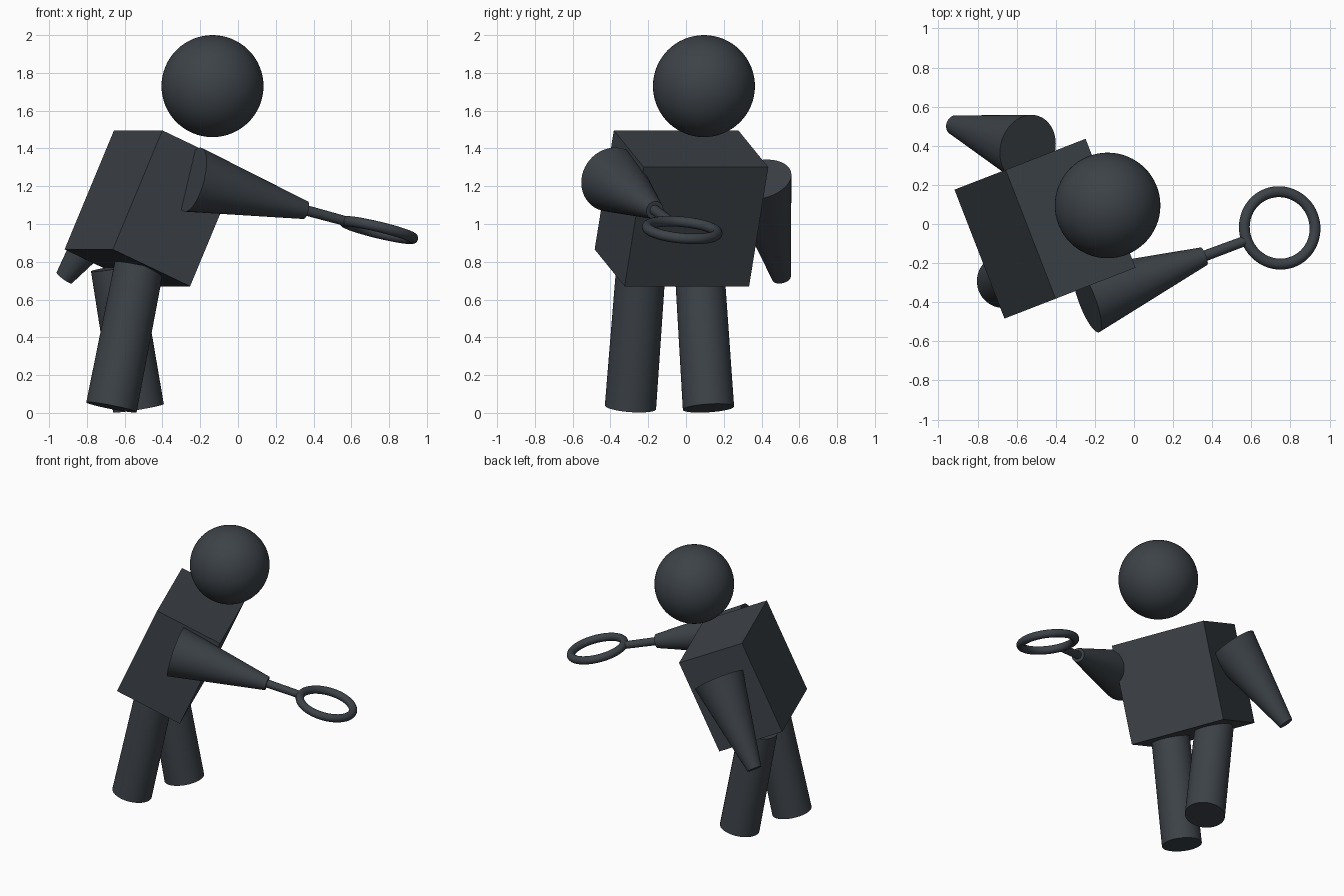
import bpy
import math
from mathutils import Vector, Matrix

if "Cube" in bpy.data.objects:
    bpy.data.objects.remove(bpy.data.objects["Cube"], do_unlink=True)

# Single dark slate colour
COLOUR = (0.046, 0.055, 0.065, 1.0)
slate = bpy.data.materials.new("dark slate")
slate.use_nodes = True
slate.diffuse_color = COLOUR
slate.node_tree.nodes["Principled BSDF"].inputs["Base Color"].default_value = COLOUR


def finish(name, smooth=True):
    obj = bpy.context.object
    obj.name = name
    obj.data.materials.append(slate)
    if smooth:
        bpy.ops.object.shade_smooth_by_angle(angle=math.radians(35))
    return obj


def limb(name, start, end, r_start, r_end, sides=48):
    """Capped tapered cylinder between two points."""
    a, b = Vector(start), Vector(end)
    axis = b - a
    bpy.ops.mesh.primitive_cone_add(
        vertices=sides, radius1=r_start, radius2=r_end, depth=axis.length,
        location=(a + b) / 2, rotation=axis.to_track_quat('Z', 'Y').to_euler())
    return finish(name)


def frame(forward, side):
    """Rotation with x along forward and y along side."""
    x, y = forward.normalized(), side.normalized()
    return Matrix((x, y, x.cross(y))).transposed().to_4x4()


# Body heading: turned about z, then leaning forwards
heading = math.radians(21.2)
side = Vector((-math.sin(heading), math.cos(heading), 0))


def pitched(degrees):
    p = math.radians(degrees)
    return Vector((math.cos(heading) * math.cos(p),
                   math.sin(heading) * math.cos(p), -math.sin(p)))


# Torso: leaning box
bpy.ops.mesh.primitive_cube_add(size=1)
torso = finish("torso", smooth=False)
torso.matrix_world = (Matrix.Translation((-0.455, -0.024, 1.083))
                      @ frame(pitched(24), side)
                      @ Matrix.Diagonal((0.48, 0.707, 0.69, 1)))

# Head: floating sphere
bpy.ops.mesh.primitive_uv_sphere_add(segments=64, ring_count=32, radius=0.27,
                                     location=(-0.135, 0.095, 1.73))
finish("head")

# Legs: splayed, slightly tapered cylinders
limb("front_leg", (-0.67, -0.294, 0.030), (-0.524, -0.238, 0.775), 0.136, 0.131)
limb("rear_leg", (-0.527, 0.119, 0.025), (-0.649, 0.071, 0.770), 0.136, 0.131)

# Arms: cones narrowing to the wrist
wrist = Vector((0.357, -0.165, 1.073))
limb("reaching_arm", (-0.24, -0.39, 1.235), wrist, 0.175, 0.048)
limb("trailing_arm", (-0.543, 0.386, 1.235), (-0.92, 0.506, 0.715), 0.175, 0.05)

# Hoop on a handle, held by the reaching arm
hoop_centre = Vector((0.745, -0.02, 0.968))
reach = (hoop_centre - wrist).normalized()
limb("hoop_handle", wrist - reach * 0.03, hoop_centre - reach * 0.185, 0.028, 0.026, 24)
bpy.ops.mesh.primitive_torus_add(major_radius=0.186, minor_radius=0.028,
                                 major_segments=64, minor_segments=16)
hoop = finish("hoop")
hoop.matrix_world = Matrix.Translation(hoop_centre) @ frame(pitched(14.5), side)
